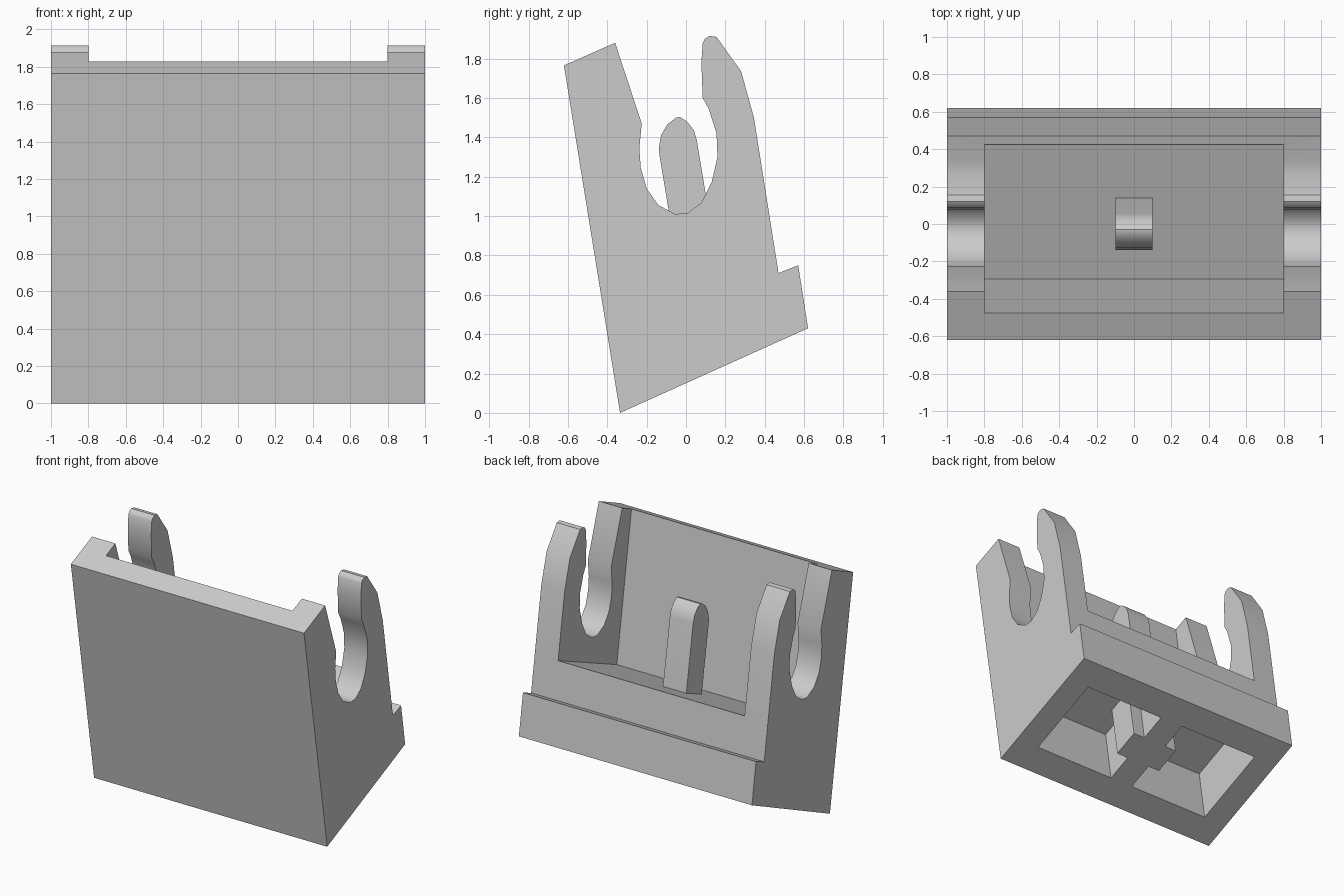
import bpy, bmesh, math
from mathutils import Vector

if "Cube" in bpy.data.objects:
    bpy.data.objects.remove(bpy.data.objects["Cube"])

grey = bpy.data.materials.new("plain_grey")
grey.diffuse_color = (0.6, 0.6, 0.6, 1)
grey.use_nodes = True
grey.node_tree.nodes["Principled BSDF"].inputs["Base Color"].default_value = grey.diffuse_color


def prism(name, points, direction):
    """Extrude a flat 3D outline along a direction."""
    bm = bmesh.new()
    face = bm.faces.new([bm.verts.new(p) for p in points])
    ext = bmesh.ops.extrude_face_region(bm, geom=[face], use_keep_orig=True)
    verts = [g for g in ext["geom"] if isinstance(g, bmesh.types.BMVert)]
    bmesh.ops.translate(bm, vec=direction, verts=verts)
    bmesh.ops.recalc_face_normals(bm, faces=bm.faces)
    mesh = bpy.data.meshes.new(name)
    bm.to_mesh(mesh)
    bm.free()
    mesh.materials.append(grey)
    obj = bpy.data.objects.new(name, mesh)
    bpy.context.collection.objects.link(obj)
    return obj


def side_profile(name, yz, half_width):
    return prism(name, [(-half_width, y, z) for y, z in yz], (2 * half_width, 0, 0))


def activate(obj):
    bpy.ops.object.select_all(action='DESELECT')
    obj.select_set(True)
    bpy.context.view_layer.objects.active = obj


def cut(obj, cutter):
    activate(obj)
    mod = obj.modifiers.new("cut", 'BOOLEAN')
    mod.operation, mod.solver, mod.object = 'DIFFERENCE', 'EXACT', cutter
    bpy.ops.object.modifier_apply(modifier=mod.name)
    bpy.data.objects.remove(cutter)


# Body: tilted block with a round clip opening and a ledge at the back
body = side_profile("clip_body", [
    (-.335, 0), (.62, .43), (.57, .75), (.47, .71),
    (.345, 1.5), (.28, 1.735), (.155, 1.91), (.12, 1.915), (.095, 1.9), (.085, 1.88),
    (.078, 1.78), (.085, 1.6),
    (.115, 1.545), (.155, 1.42), (.16, 1.3), (.13, 1.17), (.08, 1.07), (.01, 1.015),
    (-.055, 1.01), (-.14, 1.055), (-.2, 1.14), (-.23, 1.245), (-.237, 1.345),
    (-.225, 1.47), (-.36, 1.88), (-.62, 1.765)], 1)

# Recess between the two end clips, leaving the front plate and the base
cut(body, side_profile("recess_cutter",
                       [(-.295, .69), (1, 1.24), (1, 2.3), (-.549, 2.3)], .8))

# Two pockets in the underside, leaving a central rib with a square boss
up = Vector((0, -.156, .988))
pocket = [(.1, .2), (.8, .2), (.8, .8), (.1, .8), (.1, .6), (.2, .6), (.2, .4), (.1, .4)]
for side in (-1, 1):
    outline = [Vector((side * x, .62 - .955 * b, .43 - .43 * b)) - up * .1 for x, b in pocket]
    cut(body, prism("pocket_cutter", outline, up * .5))

# Round-topped post in the middle of the recess
post = side_profile("centre_post", [
    (-.04, .74), (.158, .76), (.055, 1.385), (.04, 1.435), (.005, 1.48), (-.03, 1.503),
    (-.05, 1.5), (-.095, 1.465), (-.127, 1.41), (-.138, 1.345), (-.135, 1.31)], .1)

for obj in (body, post):
    activate(obj)
    bpy.ops.object.shade_smooth_by_angle(angle=math.radians(35))
